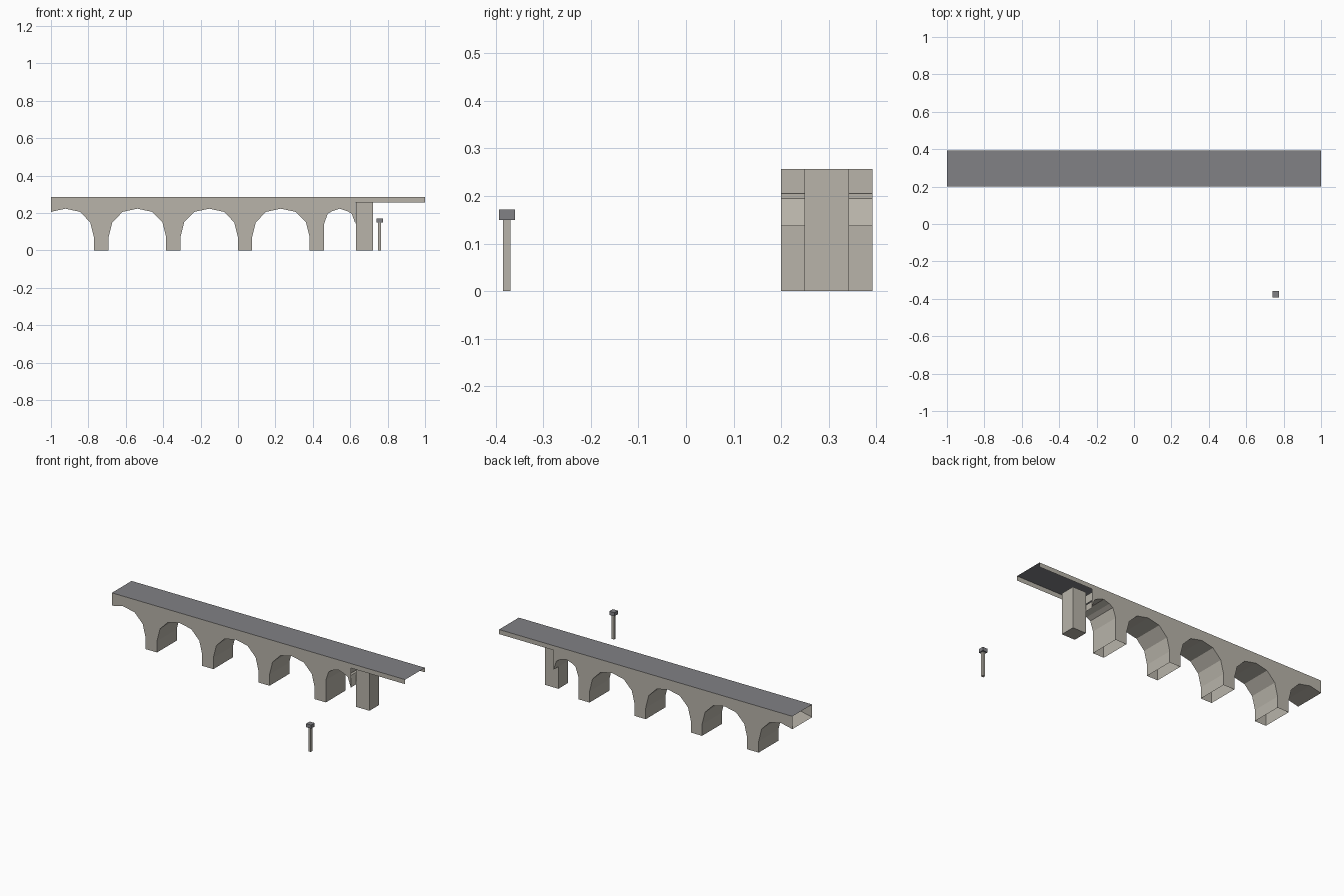
import bpy, bmesh

if "Cube" in bpy.data.objects:
    bpy.data.objects.remove(bpy.data.objects["Cube"])


def material(name, rgb):
    m = bpy.data.materials.new(name)
    m.diffuse_color = (*rgb, 1)
    m.use_nodes = True
    m.node_tree.nodes["Principled BSDF"].inputs["Base Color"].default_value = m.diffuse_color
    return m


STONE = material("stone", (0.48, 0.455, 0.40))
ASPHALT = material("dark grey", (0.22, 0.22, 0.235))

Y0, Y1 = 0.20, 0.392      # front and back of the viaduct
TOP, LEDGE = 0.285, 0.257  # road level, underside of the overhang sides


def build(name, faces, mat):
    """Make one object from a list of polygons given as coordinates."""
    bm = bmesh.new()
    for f in faces:
        bm.faces.new([bm.verts.new(p) for p in f])
    bmesh.ops.remove_doubles(bm, verts=bm.verts, dist=1e-5)
    mesh = bpy.data.meshes.new(name)
    bm.to_mesh(mesh)
    bm.free()
    mesh.materials.append(mat)
    obj = bpy.data.objects.new(name, mesh)
    bpy.context.collection.objects.link(obj)
    return obj


def box(name, x0, x1, y0, y1, z0, z1, mat):
    bpy.ops.mesh.primitive_cube_add(
        size=1, location=((x0 + x1) / 2, (y0 + y1) / 2, (z0 + z1) / 2))
    obj = bpy.context.object
    obj.name = name
    obj.scale = (x1 - x0, y1 - y0, z1 - z0)
    obj.data.materials.append(mat)


def arch(left, right, half):
    """Mirror the left half of an arch about its centre."""
    mid = (left + right) / 2
    return ([(left + dx, z) for dx, z in half] + [(mid, 0.223)]
            + [(right - dx, z) for dx, z in reversed(half)])


# Lower outline: half arch, three wide arches, one narrow broken arch
WIDE = [(0, 0), (0, 0.07), (0.02, 0.15), (0.075, 0.206)]
NARROW = [(0, 0), (0, 0.137), (0.02, 0.195), (0.045, 0.21)]
outline = arch(-1.075, -0.77, WIDE)[3:]
for left in (-0.692, -0.308, 0.075):
    outline += arch(left, left + 0.308, WIDE)
outline += arch(0.459, 0.629, NARROW)[:-1]

# Side walls
sides = []
for y in (Y0, Y1):
    wall = [(x, y, z) for x, z in outline]
    sides.append(wall + [(0.629, y, LEDGE), (0.629, y, TOP), (-1, y, TOP)])
for f in sides[1:]:
    f.reverse()
build("arcade_walls", sides, STONE)

# Arch undersides; the pier feet stay open
soffits = [[(a[0], Y0, a[1]), (a[0], Y1, a[1]), (b[0], Y1, b[1]), (b[0], Y0, b[1])]
           for a, b in zip(outline, outline[1:]) if a[1] > 0 or b[1] > 0]
build("arch_undersides", soffits, STONE)

# Wall closing the end above the last arch
build("end_wall", [[(0.605, Y0, 0.205), (0.605, Y1, 0.205),
                    (0.605, Y1, LEDGE), (0.605, Y0, LEDGE)]], STONE)

# Sides of the overhanging road
build("overhang_sides",
      [[(0.629, Y0, LEDGE), (1, Y0, LEDGE), (1, Y0, TOP), (0.629, Y0, TOP)],
       [(1, Y1, LEDGE), (0.629, Y1, LEDGE), (0.629, Y1, TOP), (1, Y1, TOP)]], STONE)

# Road surface
build("road_deck", [[(-1, Y0, TOP), (1, Y0, TOP), (1, Y1, TOP), (-1, Y1, TOP)]], ASPHALT)

# Single column and the small detached post
box("support_column", 0.63, 0.722, 0.249, 0.343, 0, LEDGE, STONE)
box("post", 0.749, 0.765, -0.385, -0.369, 0, 0.15, STONE)
box("post_cap", 0.74, 0.774, -0.393, -0.359, 0.149, 0.171, ASPHALT)
